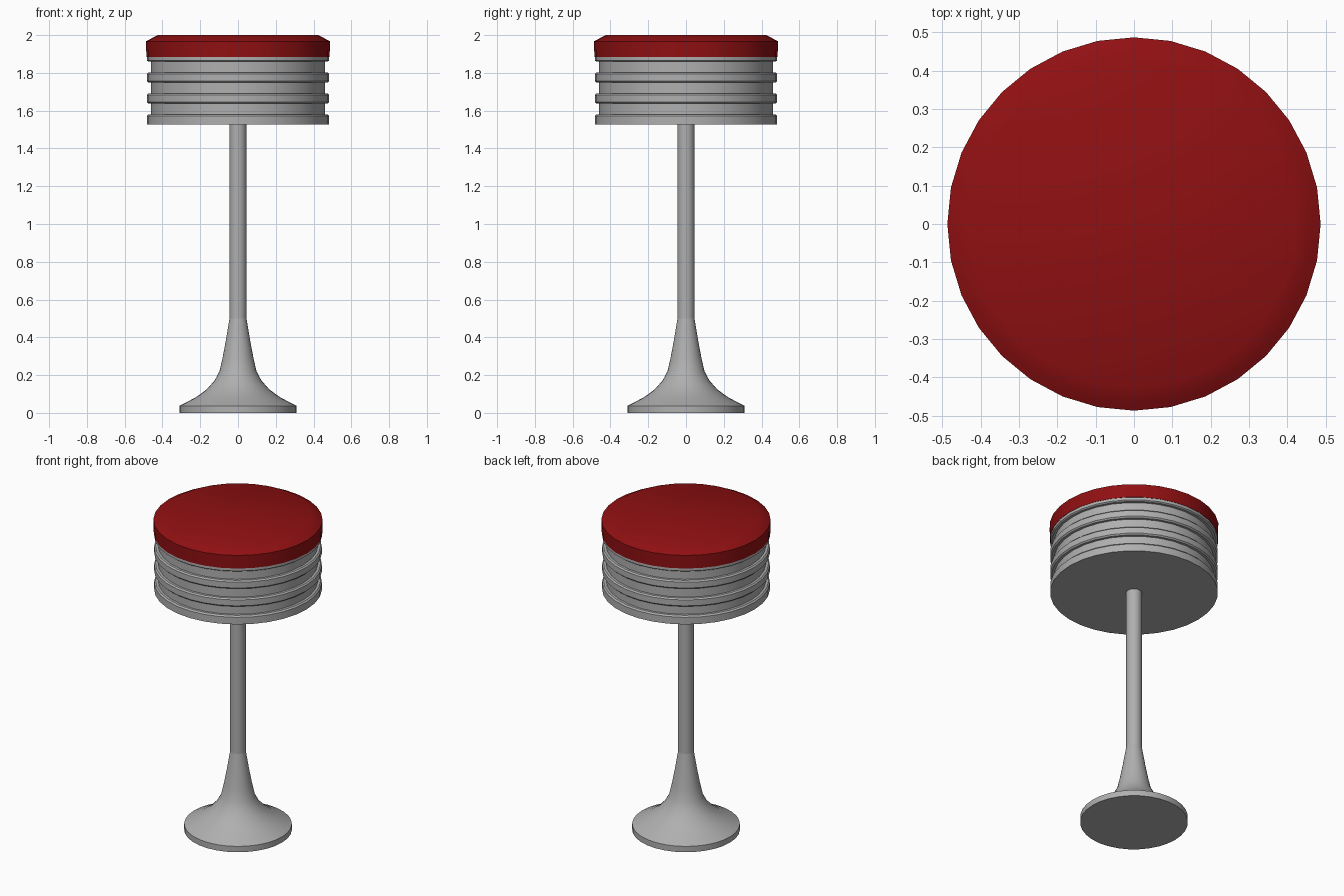
import bpy, bmesh, math

if "Cube" in bpy.data.objects:
    bpy.data.objects.remove(bpy.data.objects["Cube"])

SIDES = 32


def material(name, rgb):
    m = bpy.data.materials.new(name)
    m.diffuse_color = (*rgb, 1)
    m.use_nodes = True
    m.node_tree.nodes["Principled BSDF"].inputs["Base Color"].default_value = m.diffuse_color
    return m


def lathe(name, profile, mat):
    """Revolve (radius, z) points, bottom to top, into a closed solid."""
    bm = bmesh.new()
    rings = []
    for r, z in profile:
        rings.append([bm.verts.new((r * math.cos(2 * math.pi * i / SIDES),
                                    r * math.sin(2 * math.pi * i / SIDES), z))
                      for i in range(SIDES)])
    for a, b in zip(rings, rings[1:]):
        for i in range(SIDES):
            j = (i + 1) % SIDES
            bm.faces.new((a[i], a[j], b[j], b[i]))
    bm.faces.new(rings[0][::-1])
    bm.faces.new(rings[-1])
    bmesh.ops.recalc_face_normals(bm, faces=bm.faces)
    me = bpy.data.meshes.new(name)
    bm.to_mesh(me)
    bm.free()
    me.materials.append(mat)
    ob = bpy.data.objects.new(name, me)
    bpy.context.collection.objects.link(ob)
    bpy.ops.object.select_all(action='DESELECT')
    ob.select_set(True)
    bpy.context.view_layer.objects.active = ob
    bpy.ops.object.shade_smooth_by_angle(angle=math.radians(35))
    return ob


chrome = material("chrome grey", (0.43, 0.43, 0.43))
red = material("red vinyl", (0.28, 0.005, 0.006))

# Flared foot and pole
lathe("pedestal_base", [(0.31, 0), (0.31, 0.037), (0.222, 0.083), (0.165, 0.125),
                        (0.125, 0.17), (0.098, 0.22), (0.082, 0.29),
                        (0.065, 0.38), (0.045, 0.50)], chrome)
lathe("pole", [(0.045, 0.49), (0.045, 1.54)], chrome)

# Ribbed drum under the cushion
drum = [(0.483, 1.527), (0.483, 1.572), (0.475, 1.581), (0.46, 1.581)]
for z in (1.637, 1.75):
    drum += [(0.46, z), (0.475, z), (0.483, z + 0.008), (0.483, z + 0.045),
             (0.475, z + 0.053), (0.46, z + 0.053)]
drum += [(0.46, 1.86), (0.475, 1.86), (0.483, 1.866), (0.483, 1.884)]
lathe("ribbed_drum", drum, chrome)

# Padded cushion
lathe("seat_cushion", [(0.485, 1.883), (0.487, 1.967), (0.467, 1.978),
                       (0.425, 2.0)], red)
